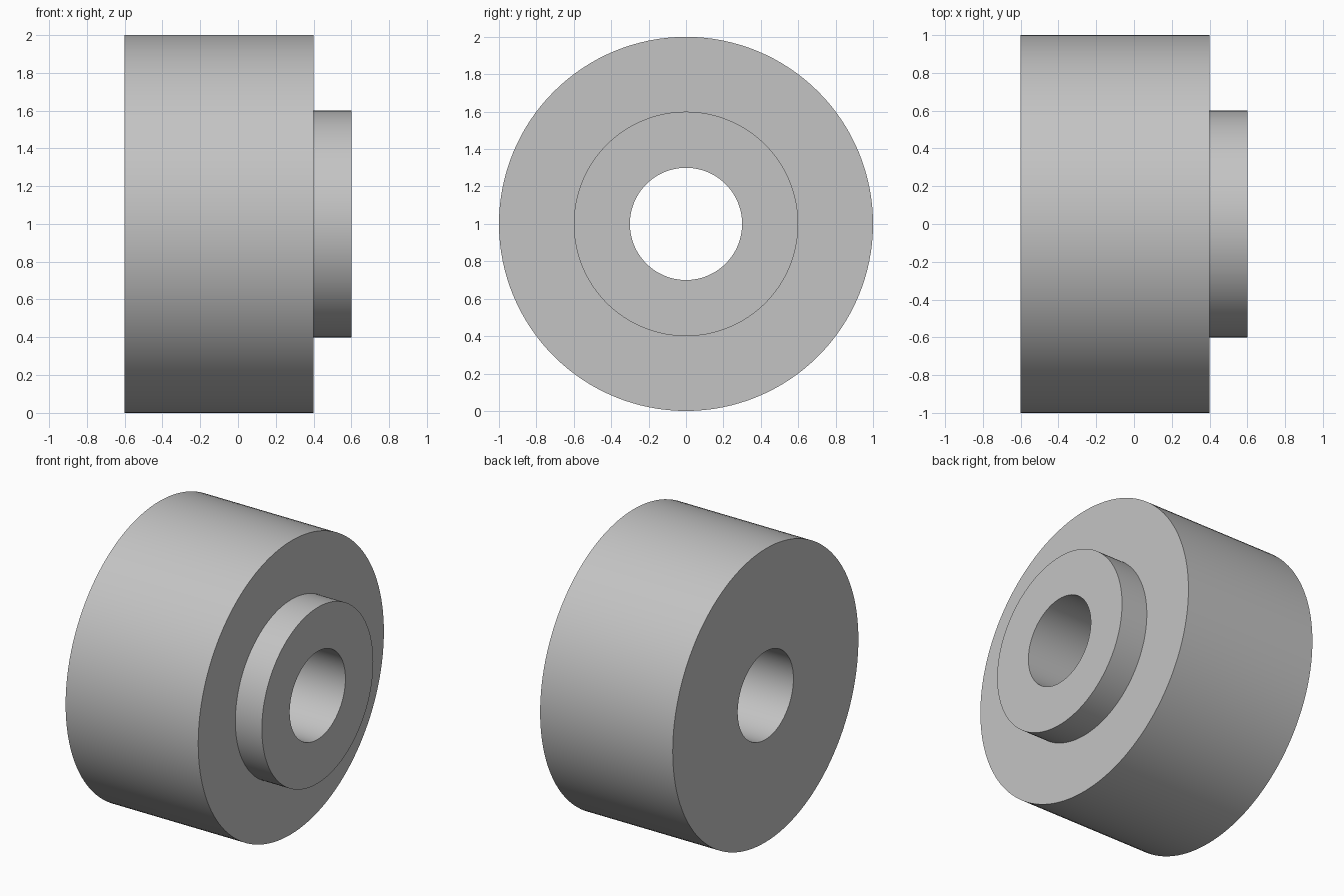
import bpy
import bmesh
from math import cos, sin, tau, radians

cube = bpy.data.objects.get("Cube")
if cube:
    bpy.data.objects.remove(cube, do_unlink=True)

SEGMENTS = 128
CENTRE_Z = 1.0

# Plain grey finish
grey = bpy.data.materials.new("grey_metal")
grey.use_nodes = True
colour = (0.55, 0.55, 0.55, 1)
grey.diffuse_color = colour
grey.node_tree.nodes["Principled BSDF"].inputs["Base Color"].default_value = colour


def turned_part(name, profile):
    """Revolve a closed (x, radius) profile about the horizontal x axis."""
    bm = bmesh.new()
    rings = []
    for x, r in profile:
        angles = [tau * i / SEGMENTS for i in range(SEGMENTS)]
        rings.append([bm.verts.new((x, r * cos(a), r * sin(a) + CENTRE_Z)) for a in angles])
    for a, b in zip(rings, rings[1:] + rings[:1]):
        for i in range(SEGMENTS):
            j = (i + 1) % SEGMENTS
            bm.faces.new((a[i], a[j], b[j], b[i]))
    bmesh.ops.recalc_face_normals(bm, faces=bm.faces[:])
    mesh = bpy.data.meshes.new(name)
    bm.to_mesh(mesh)
    bm.free()
    mesh.materials.append(grey)
    obj = bpy.data.objects.new(name, mesh)
    bpy.context.collection.objects.link(obj)
    bpy.ops.object.select_all(action="DESELECT")
    obj.select_set(True)
    bpy.context.view_layer.objects.active = obj
    bpy.ops.object.shade_smooth_by_angle(angle=radians(30))
    return obj


# Wheel body, raised hub and through bore in one stepped profile
BORE, HUB, RIM = 0.3, 0.6, 1.0
LEFT, STEP, RIGHT = -0.6, 0.4, 0.6
turned_part("stepped_roller", [
    (LEFT, BORE), (LEFT, RIM), (STEP, RIM),
    (STEP, HUB), (RIGHT, HUB), (RIGHT, BORE),
])
